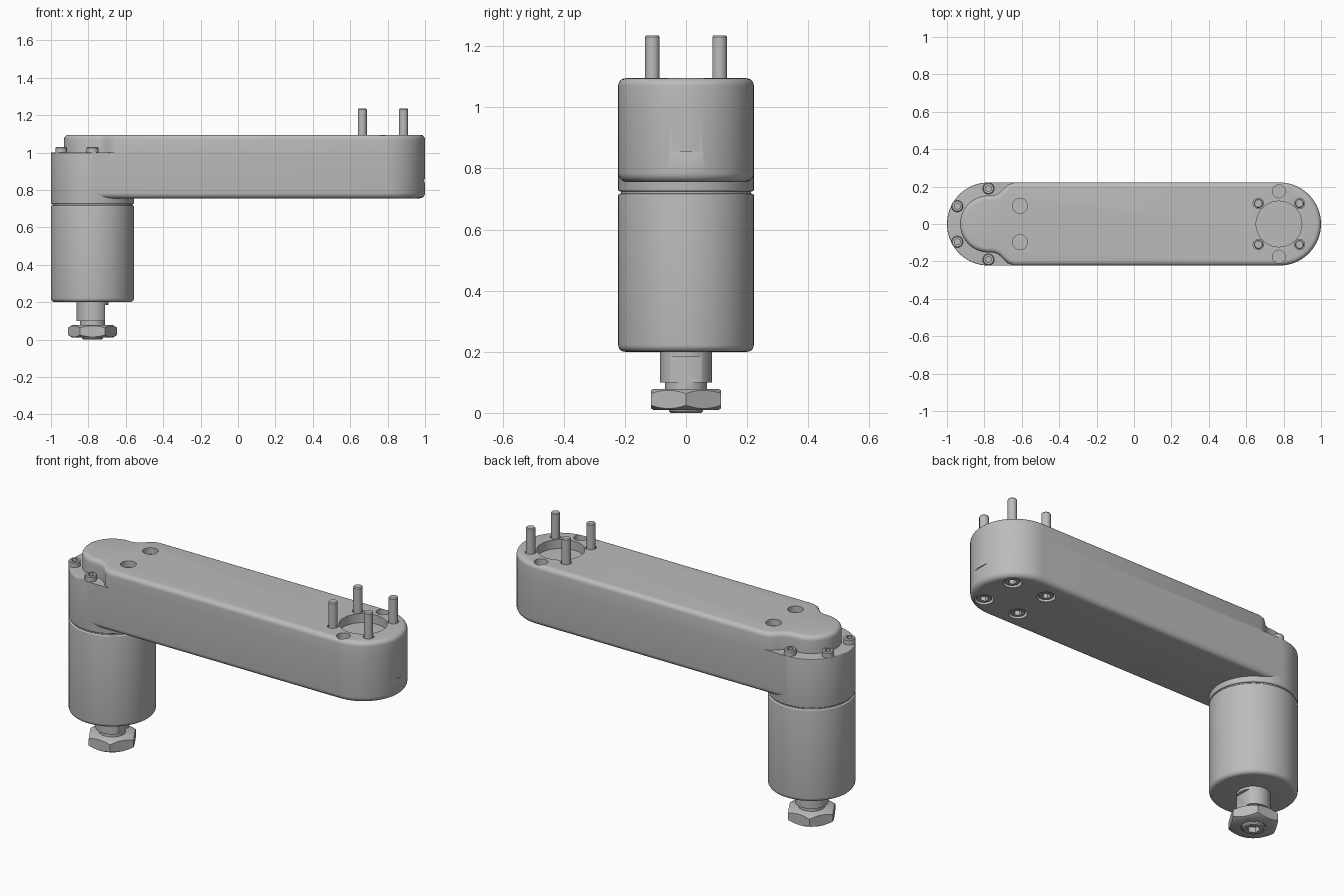
import bpy, bmesh
from math import sin, cos, pi
from mathutils import Matrix

if "Cube" in bpy.data.objects:
    bpy.data.objects.remove(bpy.data.objects["Cube"], do_unlink=True)

metal = bpy.data.materials.new("satin_grey")
metal.use_nodes = True
GREY = (0.5, 0.5, 0.5, 1)
metal.diffuse_color = GREY
metal.node_tree.nodes["Principled BSDF"].inputs["Base Color"].default_value = GREY

R = 0.222               # arm and motor radius
AX = 1 - R              # distance of both end axes from the centre
FX = 0.775              # centre of the flange pattern
PINS = [(FX + sx * 0.11, sy * 0.11) for sx in (-1, 1) for sy in (-1, 1)]


def make(name, bm):
    bmesh.ops.recalc_face_normals(bm, faces=bm.faces)
    mesh = bpy.data.meshes.new(name)
    bm.to_mesh(mesh)
    bm.free()
    mesh.materials.append(metal)
    obj = bpy.data.objects.new(name, mesh)
    bpy.context.collection.objects.link(obj)
    return obj


def add_cyl(bm, x, y, r, z0, z1, sides=32, turn=0.0):
    m = Matrix.Translation((x, y, (z0 + z1) / 2)) @ Matrix.Rotation(turn, 4, 'Z')
    bmesh.ops.create_cone(bm, cap_ends=True, segments=sides, radius1=r, radius2=r,
                          depth=z1 - z0, matrix=m)


def cyl(name, *args, **kw):
    bm = bmesh.new()
    add_cyl(bm, *args, **kw)
    return make(name, bm)


def lathe(name, x, y, profile, sides=64):
    """Spin a closed (radius, z) profile whose ends lie on the axis."""
    bm = bmesh.new()
    vs = [bm.verts.new((r, 0, z)) for r, z in profile]
    edges = [bm.edges.new(p) for p in zip(vs, vs[1:])]
    bmesh.ops.spin(bm, geom=vs + edges, cent=(0, 0, 0), axis=(0, 0, 1),
                   angle=2 * pi, steps=sides, use_duplicate=False)
    bmesh.ops.remove_doubles(bm, verts=bm.verts, dist=1e-5)
    bmesh.ops.translate(bm, verts=bm.verts, vec=(x, y, 0))
    return make(name, bm)


def prism(name, outline, z0, z1, round_z=None, radius=0.03):
    """Extrude an outline and round the rim lying at height round_z."""
    bm = bmesh.new()
    face = bm.faces.new([bm.verts.new((x, y, z0)) for x, y in outline])
    top = bmesh.ops.extrude_face_region(bm, geom=[face])["geom"]
    bmesh.ops.translate(bm, vec=(0, 0, z1 - z0),
                        verts=[v for v in top if isinstance(v, bmesh.types.BMVert)])
    if not any(f.calc_center_median().z < z0 + 1e-5 for f in bm.faces):
        bm.faces.new([v for v in bm.verts if v.co.z < z0 + 1e-5])
    bmesh.ops.recalc_face_normals(bm, faces=bm.faces)
    if round_z is not None:
        rim = [e for e in bm.edges if all(abs(v.co.z - round_z) < 1e-5 for v in e.verts)]
        bmesh.ops.bevel(bm, geom=rim, offset=radius, segments=5, profile=0.5, affect='EDGES')
    return make(name, bm)


def boolean(obj, cutter, operation='DIFFERENCE'):
    mod = obj.modifiers.new("cut", 'BOOLEAN')
    mod.object, mod.operation, mod.solver = cutter, operation, 'EXACT'
    dg = bpy.context.evaluated_depsgraph_get()
    mesh = bpy.data.meshes.new_from_object(obj.evaluated_get(dg))
    obj.modifiers.clear()
    obj.data = mesh
    bpy.data.objects.remove(cutter, do_unlink=True)


def arc(cx, r, a0, a1, n=32):
    return [(cx + r * cos(a0 + (a1 - a0) * i / n), r * sin(a0 + (a1 - a0) * i / n))
            for i in range(n + 1)]


def fillet(r, z, size, up):
    """Quarter-round profile points on a lathed rim, listed from bottom to top."""
    pts = [(r - size + size * cos(a), z + up * size * (sin(a) - 1))
           for a in (i * pi / 10 for i in range(6))]
    return pts if up > 0 else pts[::-1]


# Arm, lower half: square inner end hidden in the housing, round outer end
right_end = arc(AX, R, -pi / 2, pi / 2)
lower = prism("arm_lower", [(-AX, -R)] + right_end + [(-AX, R)], 0.755, 1.0, 0.755)
bm = bmesh.new()
for x, y in PINS:
    add_cyl(bm, x, y, 0.048, 0.70, 0.79)
boolean(lower, make("counterbores", bm))

# Shallow finger notch in the outer end
bm = bmesh.new()
f = bm.faces.new([bm.verts.new((x, -0.1, z)) for x, z in
                  ((0.994, 0.855), (1.01, 0.855), (1.01, 0.796))])
g = bmesh.ops.extrude_face_region(bm, geom=[f])["geom"]
bmesh.ops.translate(bm, vec=(0, 0.2, 0), verts=[v for v in g if isinstance(v, bmesh.types.BMVert)])
if len(bm.faces) == 4:
    bm.faces.new([v for v in bm.verts if v.co.y < 0])
boolean(lower, make("notch", bm))

# Arm, upper half: narrow neck flaring out to the full width
flare = [(-0.75, 0.153), (-0.725, 0.163), (-0.70, 0.186), (-0.675, 0.210), (-0.64, R)]
outline = (right_end + flare[::-1] + arc(-AX, 0.152, pi / 2, 1.5 * pi)
           + [(x, -y) for x, y in flare])
upper = prism("arm_upper", outline, 1.0, 1.095, 1.095, 0.025)
bm = bmesh.new()
add_cyl(bm, FX, 0, 0.122, 1.045, 1.2, 64)
for s in (-1, 1):
    add_cyl(bm, FX, s * 0.175, 0.035, 1.05, 1.2)
    add_cyl(bm, -0.61, s * 0.097, 0.04, 1.06, 1.2)
for x, y in PINS:
    add_cyl(bm, x, y, 0.028, 1.07, 1.2)
boolean(upper, make("top_recesses", bm))

# Round housing at the joint and the motor below it
lathe("joint_housing", -AX, 0, [(0, 0.725)] + fillet(R, 0.725, 0.006, -1)
      + fillet(R, 1.0, 0.004, 1) + [(0, 1.0)])
lathe("motor_body", -AX, 0, [(0, 0.2)] + fillet(R, 0.2, 0.022, -1)
      + fillet(R, 0.717, 0.006, 1) + [(0.213, 0.717), (0.213, 0.73), (0, 0.73)])

# Output shaft with a flat, and its neck
shaft = lathe("output_shaft", -AX, 0, [(0, 0.07), (0.068, 0.07), (0.068, 0.1), (0.085, 0.1),
                                       (0.085, 0.21), (0, 0.21)], 48)
bm = bmesh.new()
bmesh.ops.create_cube(bm, size=0.2, matrix=Matrix.Translation((-AX + 0.168, 0, 0.085)))
boolean(shaft, make("shaft_flat", bm))

# Hexagonal nut with turned chamfers
nut = cyl("hex_nut", -AX, 0, 0.132, 0.01, 0.078, 6, pi / 6)
boolean(nut, lathe("nut_turning", -AX, 0, [(0, 0), (0.09, 0), (0.134, 0.026), (0.134, 0.062),
                                           (0.106, 0.079), (0, 0.079)]), 'INTERSECT')
boolean(nut, cyl("nut_bore", -AX, 0, 0.063, -0.1, 0.03))
tip = lathe("shaft_screw", -AX, 0, [(0, 0), (0.05, 0), (0.056, 0.006), (0.056, 0.05), (0, 0.05)], 32)
boolean(tip, cyl("socket", -AX, 0, 0.034, -0.1, 0.03, 6))

# Cap screws around the housing
cap = lathe("housing_screw", 0, 0, [(0, 0.99), (0.031, 0.99), (0.031, 1.025), (0.027, 1.03), (0, 1.03)], 24)
boolean(cap, cyl("socket", 0, 0, 0.017, 1.012, 1.1, 6))

# Long flange screws: head in the underside, shank rising as a pin
pin = lathe("flange_screw", 0, 0, [(0, 0.76), (0.036, 0.76), (0.04, 0.764), (0.04, 0.8), (0.024, 0.8),
                                   (0.024, 1.230), (0.020, 1.235), (0, 1.235)], 24)
boolean(pin, cyl("socket", 0, 0, 0.022, 0.7, 0.785, 6))

for first, spots in ((cap, [(-0.945, s * 0.095) for s in (-1, 1)] + [(-AX, s * 0.19) for s in (-1, 1)]),
                     (pin, PINS)):
    for i, (x, y) in enumerate(spots):
        obj = first if i == 0 else first.copy()
        if i:
            bpy.context.collection.objects.link(obj)
        obj.location = (x, y, 0)

# Smooth the round surfaces while keeping the edges crisp
bpy.ops.object.select_all(action='DESELECT')
for obj in bpy.context.collection.objects:
    if obj.type == 'MESH':
        obj.select_set(True)
        bpy.context.view_layer.objects.active = obj
bpy.ops.object.shade_smooth_by_angle(angle=0.6)
